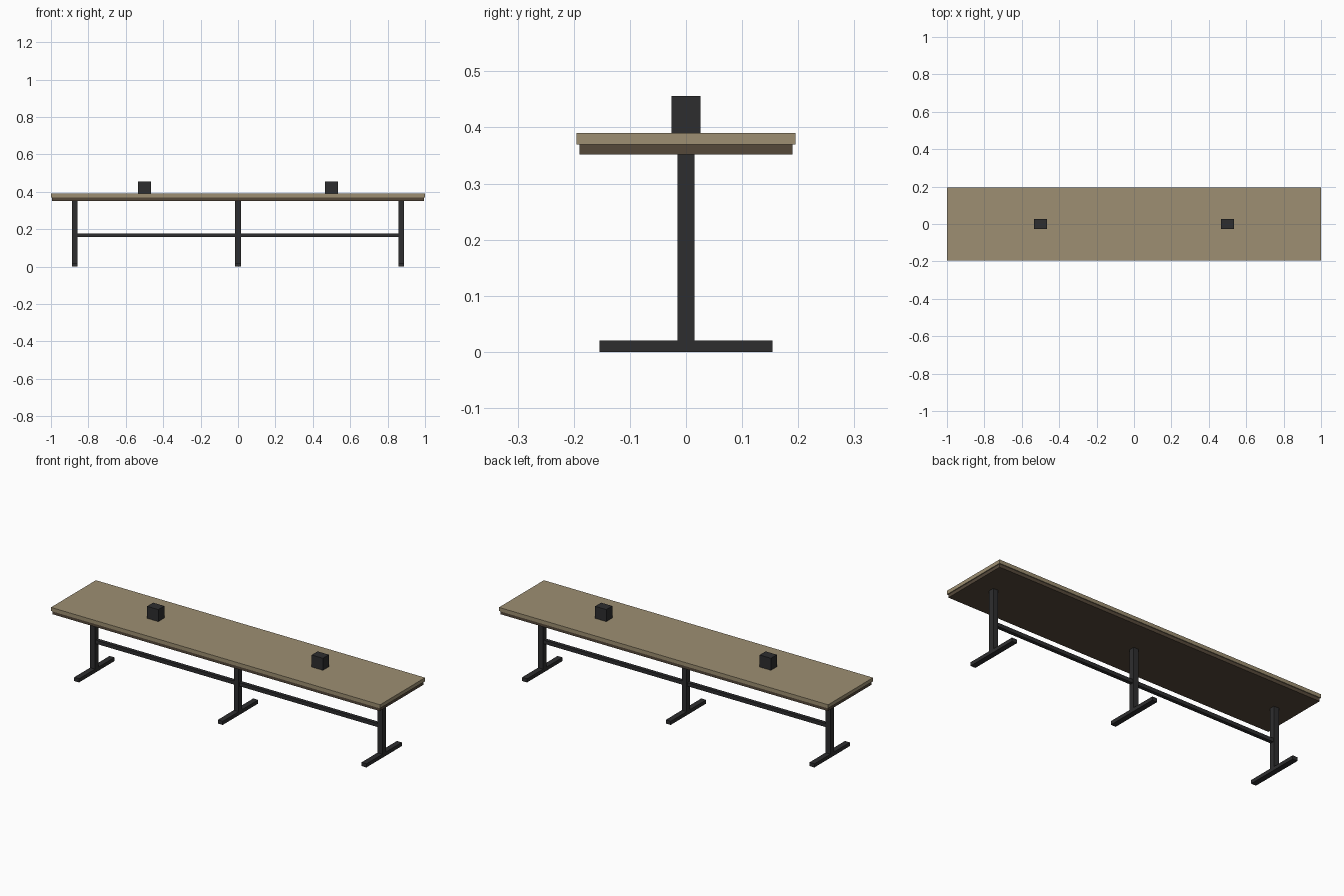
import bpy
import bmesh

if "Cube" in bpy.data.objects:
    bpy.data.objects.remove(bpy.data.objects["Cube"], do_unlink=True)


def material(name, color):
    mat = bpy.data.materials.new(name)
    mat.use_nodes = True
    mat.diffuse_color = (*color, 1)
    mat.node_tree.nodes["Principled BSDF"].inputs["Base Color"].default_value = (*color, 1)
    return mat


tan = material("tan wood", (0.34, 0.275, 0.168))
brown = material("dark brown wood", (0.09, 0.065, 0.042))
black = material("black metal", (0.027, 0.027, 0.028))


def box(name, center, size, mat):
    """Flat-sided box given its centre and full size."""
    bm = bmesh.new()
    bmesh.ops.create_cube(bm, size=1)
    bmesh.ops.scale(bm, vec=size, verts=bm.verts)
    mesh = bpy.data.meshes.new(name)
    bm.to_mesh(mesh)
    bm.free()
    mesh.materials.append(mat)
    obj = bpy.data.objects.new(name, mesh)
    obj.location = center
    bpy.context.collection.objects.link(obj)
    return obj


# Tabletop and the slightly smaller panel below it
box("tabletop", (0, 0, 0.38), (2, 0.39, 0.02), tan)
box("under_panel", (0, 0, 0.361), (1.99, 0.38, 0.018), brown)

# T-shaped legs: a post on a crosswise foot
for side, x in (("right", -0.873), ("middle", 0), ("left", 0.873)):
    box(side + "_post", (x, 0, 0.186), (0.03, 0.03, 0.332), black)
    box(side + "_foot", (x, 0, 0.01), (0.03, 0.308, 0.02), black)

# Long rail joining the posts
box("rail", (0, 0, 0.168), (1.746, 0.02, 0.02), black)

# Outlet boxes on the tabletop
for side, x in (("right", -0.5), ("left", 0.5)):
    box(side + "_outlet_box", (x, 0, 0.423), (0.068, 0.052, 0.066), black)
